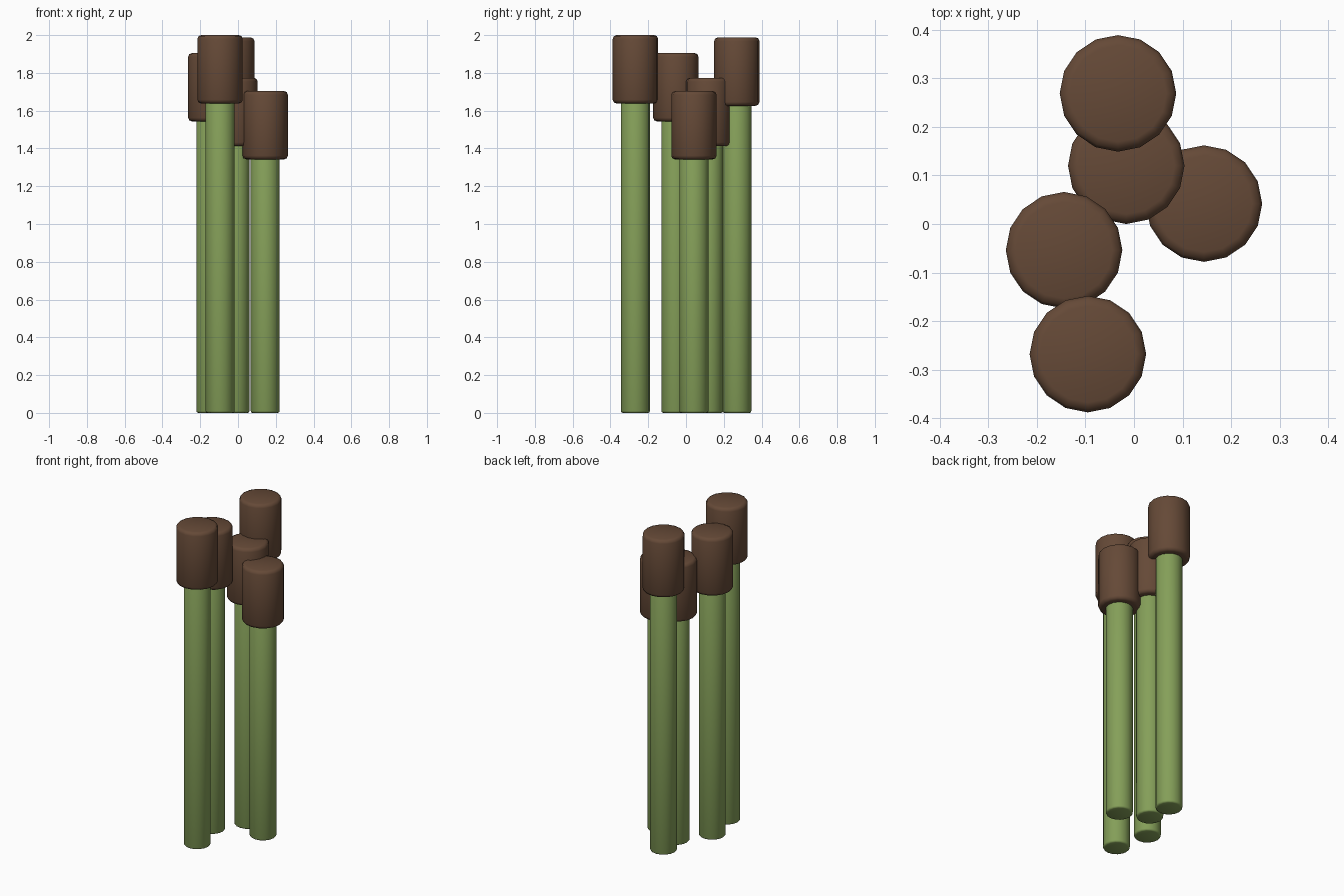
import bpy
import math

if "Cube" in bpy.data.objects:
    bpy.data.objects.remove(bpy.data.objects["Cube"])

SIDES = 16
HEAD_R, HEAD_LEN = 0.12, 0.362
STEM_R = 0.077

# x, y and top height of each reed
REEDS = [
    (-0.095, -0.268, 2.000),
    (-0.144, -0.054, 1.905),
    (0.144, 0.042, 1.704),
    (-0.016, 0.120, 1.774),
    (-0.033, 0.269, 1.988),
]


def material(name, color):
    mat = bpy.data.materials.new(name)
    mat.diffuse_color = color
    mat.use_nodes = True
    mat.node_tree.nodes["Principled BSDF"].inputs["Base Color"].default_value = mat.diffuse_color
    return mat


green = material("stem_green", (0.235, 0.35, 0.1, 1))
brown = material("head_brown", (0.13, 0.067, 0.038, 1))


def rounded_cylinder(name, radius, x, y, z0, z1, bevel, mat):
    bpy.ops.mesh.primitive_cylinder_add(
        vertices=SIDES, radius=radius, depth=z1 - z0,
        location=(x, y, (z0 + z1) / 2))
    ob = bpy.context.object
    ob.name = name
    ob.data.materials.append(mat)
    # Soften only the end rims
    mod = ob.modifiers.new("rim", 'BEVEL')
    mod.width = bevel
    mod.segments = 2
    mod.limit_method = 'ANGLE'
    mod.angle_limit = math.radians(50)
    bpy.ops.object.modifier_apply(modifier=mod.name)
    bpy.ops.object.shade_smooth_by_angle(angle=math.radians(50))
    return ob


for i, (x, y, top) in enumerate(REEDS, 1):
    base = top - HEAD_LEN
    # Stem, tucked slightly into the head
    rounded_cylinder(f"reed_stem_{i}", STEM_R, x, y, 0, base + 0.02, 0.01, green)
    # Seed head
    rounded_cylinder(f"reed_head_{i}", HEAD_R, x, y, base, top, 0.02, brown)
